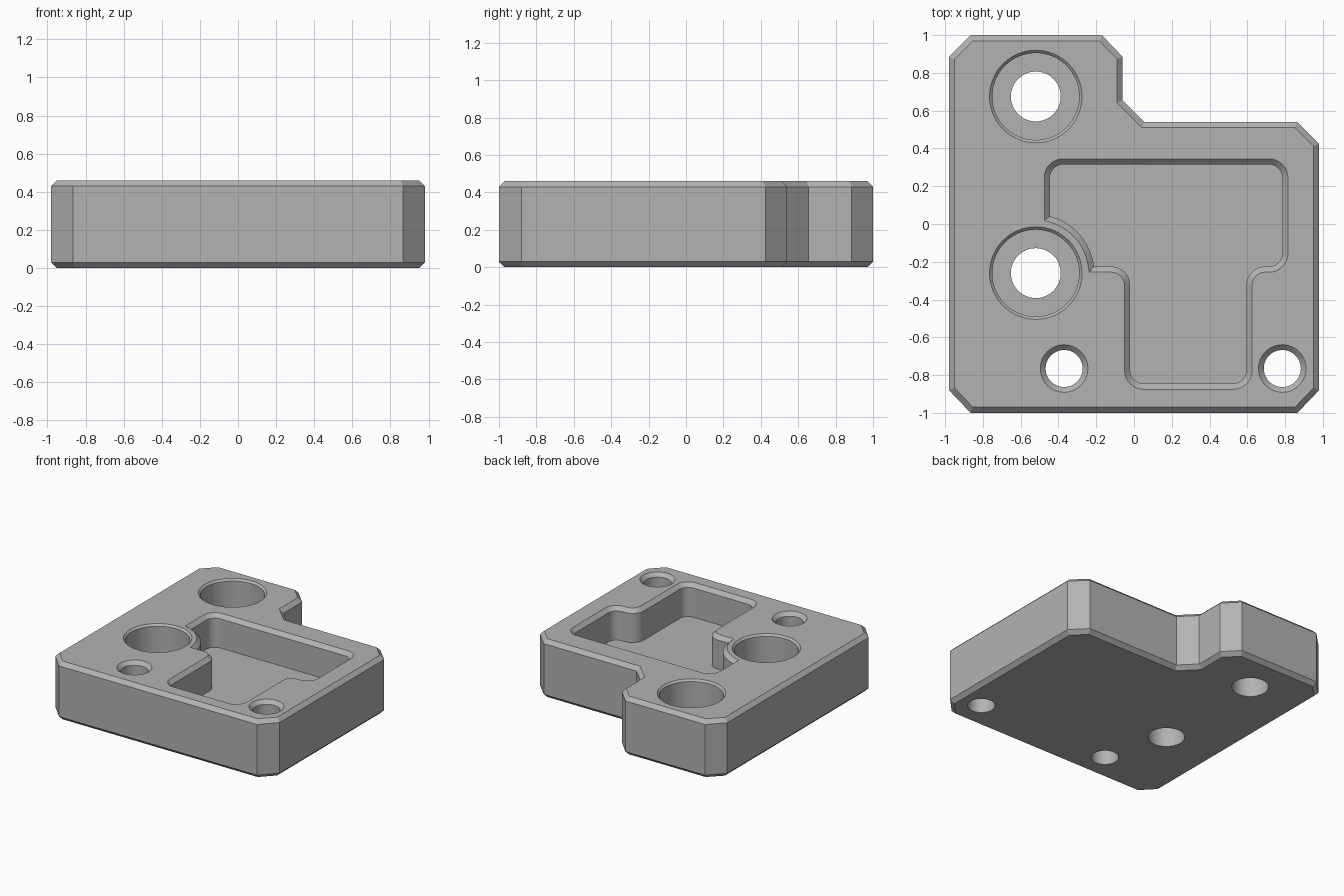
import bpy
import bmesh
from math import cos, sin, radians, tau
from mathutils import Vector

cube = bpy.data.objects.get("Cube")
if cube:
    bpy.data.objects.remove(cube, do_unlink=True)

HEIGHT = 0.46
CH = 0.03  # edge chamfer
FLOOR = 0.2

grey = bpy.data.materials.new("machined grey")
grey.use_nodes = True
colour = (0.45, 0.45, 0.45, 1)
grey.diffuse_color = colour
grey.node_tree.nodes["Principled BSDF"].inputs["Base Color"].default_value = colour


def offset(points, d):
    """Move a counter-clockwise outline outward by d with mitred corners."""
    result = []
    for i, p in enumerate(points):
        a = (p - points[i - 1]).normalized()
        b = (points[(i + 1) % len(points)] - p).normalized()
        na, nb = Vector((a.y, -a.x)), Vector((b.y, -b.x))
        result.append(p + (na + nb) * d / (1 + na.dot(nb)))
    return result


def rounded(corners, steps=8):
    """Outline from (x, y, radius) right-angle corners; zero radius stays sharp."""
    result = []
    for i, (x, y, r) in enumerate(corners):
        p = Vector((x, y))
        if not r:
            result.append(p)
            continue
        a = (Vector(corners[i - 1][:2]) - p).normalized()
        b = (Vector(corners[(i + 1) % len(corners)][:2]) - p).normalized()
        centre = p + (a + b) * r
        for k in range(steps + 1):
            t = radians(90 * k / steps)
            result.append(centre - b * r * cos(t) - a * r * sin(t))
    return result


def loft(name, sections):
    """Closed solid through (z, outline) sections."""
    bm = bmesh.new()
    rings = [[bm.verts.new((p.x, p.y, z)) for p in pts] for z, pts in sections]
    n = len(rings[0])
    for low, high in zip(rings, rings[1:]):
        for i in range(n):
            j = (i + 1) % n
            bm.faces.new((low[i], low[j], high[j], high[i]))
    bm.faces.new(rings[0][::-1])
    bm.faces.new(rings[-1])
    mesh = bpy.data.meshes.new(name)
    bm.to_mesh(mesh)
    bm.free()
    mesh.materials.append(grey)
    obj = bpy.data.objects.new(name, mesh)
    bpy.context.collection.objects.link(obj)
    return obj


def circle(x, y, r, n=64):
    return [Vector((x + r * cos(tau * i / n), y + r * sin(tau * i / n))) for i in range(n)]


def chamfered_bore(name, x, y, r, chamfer, bottom):
    wall, rim = circle(x, y, r), circle(x, y, r + chamfer)
    return loft(name, [(bottom, wall), (HEIGHT - chamfer, wall), (HEIGHT, rim), (HEIGHT + 0.1, rim)])


# Block with clipped corners and one notched corner
outline = [Vector(p) for p in (
    (-0.98, -0.88), (-0.865, -1), (0.865, -1), (0.98, -0.88), (0.98, 0.425), (0.865, 0.54),
    (0.055, 0.54), (-0.06, 0.655), (-0.06, 0.885), (-0.17, 1), (-0.865, 1), (-0.98, 0.885))]
inner = offset(outline, -CH)
block = loft("block", [(0, inner), (CH, outline), (HEIGHT - CH, outline), (HEIGHT, inner)])

# Pocket, stepped around the counterbore
BORE = (-0.52, -0.26)
arc = [(BORE[0] + 0.31 * cos(radians(t)), BORE[1] + 0.31 * sin(radians(t)), 0)
       for t in [76 - 69.5 * k / 12 for k in range(13)]]
pocket = rounded([(-0.445, 0.315, 0.07)] + arc + [
    (-0.02, -0.225, 0.1), (-0.02, -0.845, 0.07), (0.595, -0.845, 0.07),
    (0.595, -0.225, 0.1), (0.785, -0.225, 0.07), (0.785, 0.315, 0.07)])
lip = offset(pocket, CH)
cutters = [loft("pocket_cutter", [(FLOOR, pocket), (HEIGHT - CH, pocket),
                                  (HEIGHT, lip), (HEIGHT + 0.1, lip)])]

# Counterbored holes
for y in (0.675, BORE[1]):
    cutters.append(chamfered_bore("counterbore_cutter", BORE[0], y, 0.23, 0.015, FLOOR))
    hole = circle(BORE[0], y, 0.132)
    cutters.append(loft("bolt_hole_cutter", [(-0.1, hole), (FLOOR + 0.1, hole)]))

# Small through holes
for x in (-0.37, 0.785):
    cutters.append(chamfered_bore("pin_hole_cutter", x, -0.765, 0.098, 0.028, -0.1))

bpy.ops.object.select_all(action="DESELECT")
block.select_set(True)
bpy.context.view_layer.objects.active = block
for cutter in cutters:
    cutter.hide_render = True
    mod = block.modifiers.new("cut", "BOOLEAN")
    mod.operation = "DIFFERENCE"
    mod.solver = "EXACT"
    mod.object = cutter
    bpy.ops.object.modifier_apply(modifier=mod.name)
    bpy.data.objects.remove(cutter, do_unlink=True)
bpy.ops.object.shade_smooth_by_angle(angle=radians(30))
